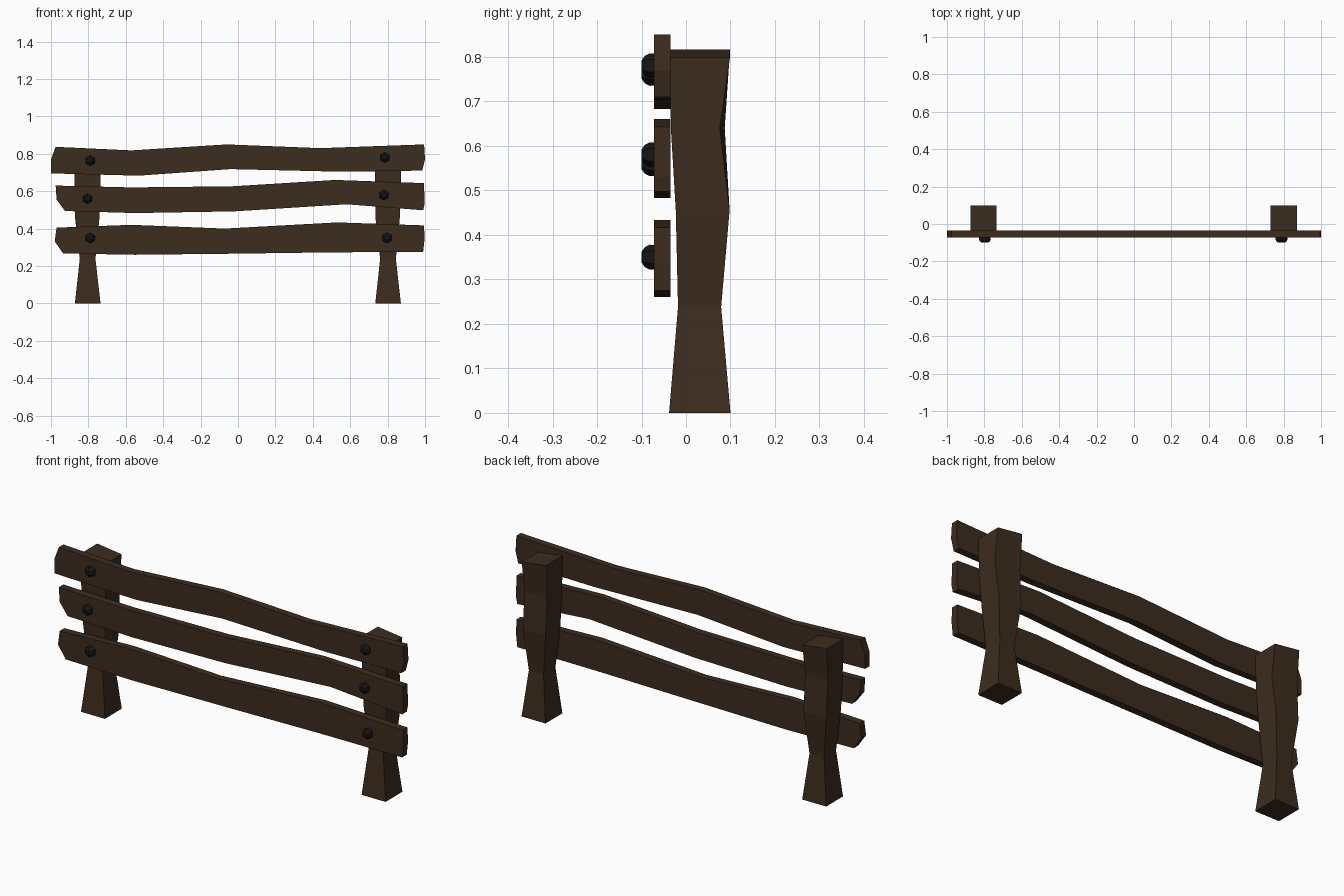
import bpy, bmesh, math


def material(name, color):
    m = bpy.data.materials.new(name)
    m.diffuse_color = (*color, 1)
    return m


WOOD = material("dark_wood", (0.046, 0.025, 0.013))
IRON = material("black_iron", (0.008, 0.008, 0.009))


def loft(name, rings, mat):
    """Closed flat-faced solid through rings of equal point count."""
    bm = bmesh.new()
    loops = [[bm.verts.new(p) for p in ring] for ring in rings]
    n = len(loops[0])
    for a, b in zip(loops, loops[1:]):
        for i in range(n):
            j = (i + 1) % n
            bm.faces.new((a[i], a[j], b[j], b[i]))
    bm.faces.new(loops[0])
    bm.faces.new(loops[-1])
    bmesh.ops.recalc_face_normals(bm, faces=bm.faces)
    me = bpy.data.meshes.new(name)
    bm.to_mesh(me)
    bm.free()
    me.materials.append(mat)
    ob = bpy.data.objects.new(name, me)
    bpy.context.collection.objects.link(ob)
    return ob


# Wavy planks: outline in x, z, extruded through y
planks = {
    "top_plank": [(-0.975, 0.837), (-0.57, 0.818), (-0.06, 0.85), (0.44, 0.83),
                  (0.995, 0.85), (1.0, 0.77), (0.985, 0.71), (0.55, 0.704),
                  (-0.04, 0.718), (-0.53, 0.683), (-1.0, 0.695), (-1.0, 0.77)],
    "middle_plank": [(-0.975, 0.63), (-0.57, 0.62), (-0.03, 0.626), (0.52, 0.66),
                     (0.995, 0.643), (0.997, 0.53), (0.99, 0.498), (0.58, 0.53),
                     (-0.02, 0.492), (-0.55, 0.483), (-0.925, 0.494), (-0.97, 0.555)],
    "bottom_plank": [(-0.97, 0.405), (-0.57, 0.42), (-0.07, 0.40), (0.53, 0.433),
                     (0.995, 0.417), (0.997, 0.34), (0.99, 0.275), (0.5, 0.273),
                     (0.0, 0.266), (-0.55, 0.26), (-0.935, 0.267), (-0.98, 0.332)],
}
for name, outline in planks.items():
    loft(name, [[(x, y, z) for x, z in outline] for y in (-0.072, -0.035)], WOOD)

# Hewn posts: z inner(-x), z outer(+x), x range, front y, back y at -x, back y at +x
levels = [
    (0.0, 0.0, -0.069, 0.068, -0.038, 0.1, 0.1),
    (0.238, 0.238, -0.043, 0.041, -0.018, 0.079, 0.079),
    (0.455, 0.455, -0.068, 0.062, -0.023, 0.098, 0.098),
    (0.64, 0.64, -0.07, 0.068, -0.034, 0.087, 0.076),
    (0.817, 0.799, -0.072, 0.068, -0.036, 0.099, 0.099),
]
for side, cx in (("left", -0.803), ("right", 0.803)):
    rings = [[(cx + x0, f, za), (cx + x1, f, zb), (cx + x1, b1, zb), (cx + x0, b0, za)]
             for za, zb, x0, x1, f, b0, b1 in levels]
    loft(side + "_post", rings, WOOD)

# Faceted domed bolt heads
bolts = [(-0.79, 0.763), (0.785, 0.78), (-0.805, 0.56),
         (0.78, 0.58), (-0.79, 0.35), (0.797, 0.35)]
for k, (x, z) in enumerate(bolts):
    rings = [[(x + r * math.sin(i * math.pi / 3), y, z + r * math.cos(i * math.pi / 3))
              for i in range(6)]
             for y, r in ((-0.065, 0.027), (-0.082, 0.028), (-0.093, 0.022), (-0.1, 0.012))]
    loft(f"bolt_{k + 1}", rings, IRON)
